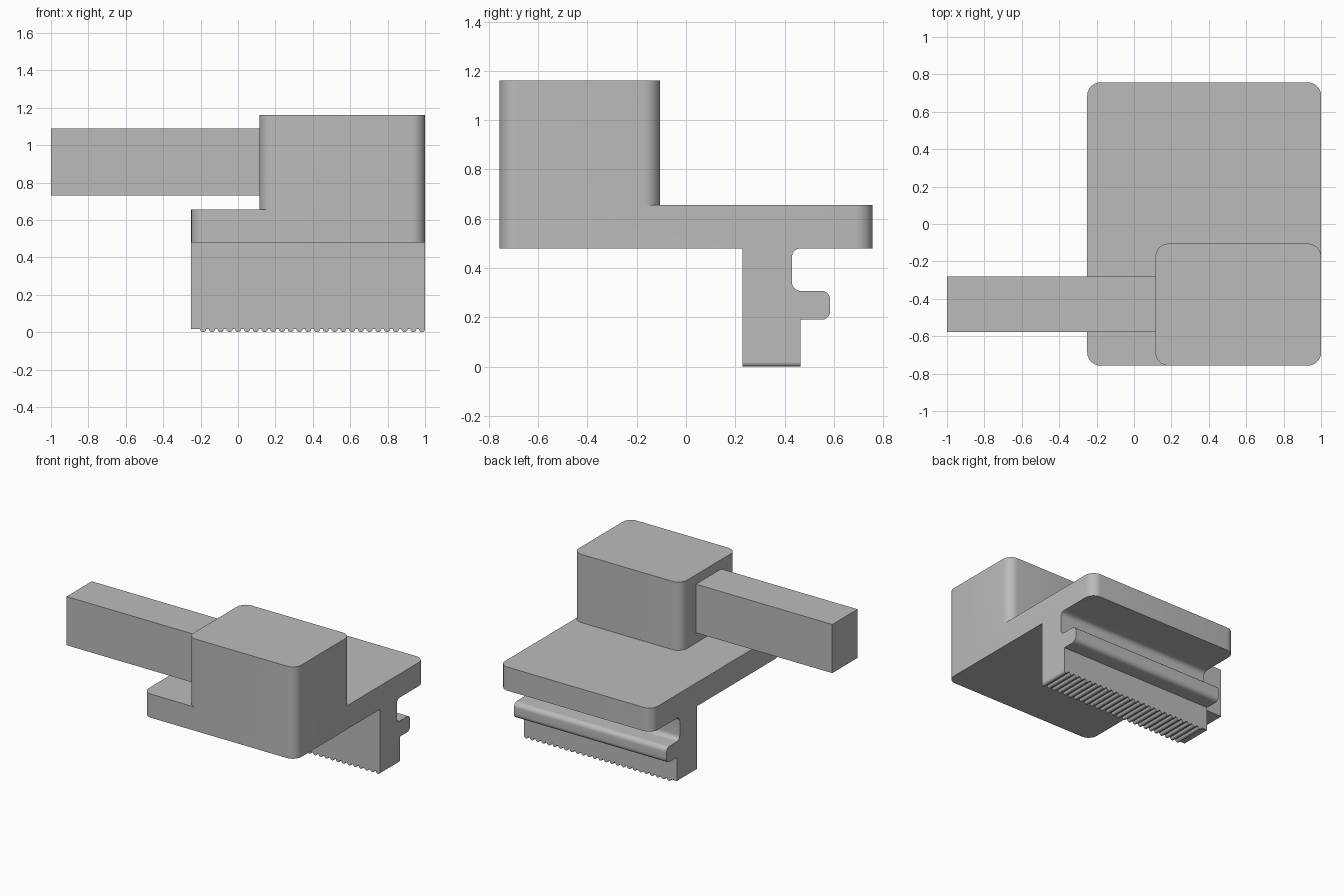
import bpy, math

cube = bpy.data.objects.get("Cube")
if cube:
    bpy.data.objects.remove(cube, do_unlink=True)

grey = bpy.data.materials.new("plain grey")
grey.use_nodes = True
COLOUR = (0.5, 0.5, 0.5, 1)
grey.diffuse_color = COLOUR
grey.node_tree.nodes["Principled BSDF"].inputs["Base Color"].default_value = COLOUR


def rounded(corners, steps=8):
    """Outline from (u, v, radius) corners, each right angle filleted."""
    out = []
    n = len(corners)
    for i, (u, v, r) in enumerate(corners):
        if not r:
            out.append((u, v))
            continue
        dirs = []
        for j in (i - 1, (i + 1) % n):
            du, dv = corners[j][0] - u, corners[j][1] - v
            length = math.hypot(du, dv)
            dirs.append((du / length, dv / length))
        (au, av), (bu, bv) = dirs
        for k in range(steps + 1):
            t = k / steps * math.pi / 2
            a, b = r * (1 - math.sin(t)), r * (1 - math.cos(t))
            out.append((u + au * a + bu * b, v + av * a + bv * b))
    return out


def extrude(name, outline, low, high, place):
    """Prism of a 2D outline between two depths; place maps (u, v, depth) to xyz."""
    n = len(outline)
    verts = [place(u, v, d) for d in (low, high) for u, v in outline]
    faces = [list(range(n))[::-1], list(range(n, 2 * n))]
    faces += [[i, (i + 1) % n, (i + 1) % n + n, i + n] for i in range(n)]
    mesh = bpy.data.meshes.new(name)
    mesh.from_pydata(verts, [], faces)
    mesh.materials.append(grey)
    obj = bpy.data.objects.new(name, mesh)
    bpy.context.collection.objects.link(obj)
    return obj


def up(u, v, d):
    return (u, v, d)


def along_x(u, v, d):
    return (d, u, v)


def along_y(u, v, d):
    return (v, d, u)


def rect(u0, u1, v0, v1, r=0):
    return rounded([(u0, v0, r), (u1, v0, r), (u1, v1, r), (u0, v1, r)])


LEFT, RIGHT, FRONT, BACK = -0.25, 1.0, -0.757, 0.757
PLATE_Z, TOP_Z, FOOT_Z, R = 0.48, 0.655, 0.016, 0.07

# Base plate, with the upright block on its front corner
body = extrude("body", rect(LEFT, RIGHT, FRONT, BACK, R), PLATE_Z, TOP_Z, up)
block = extrude("block", rect(0.115, RIGHT, FRONT, -0.105, R), TOP_Z, 1.16, up)

# Hanging web with a groove and a rounded rail on its back
web_profile = rounded([
    (0.23, FOOT_Z, 0), (0.465, FOOT_Z, 0), (0.465, 0.19, 0),
    (0.585, 0.19, 0.035), (0.585, 0.307, 0.035), (0.43, 0.307, 0.035),
    (0.43, 0.445, 0)])
fillet = rounded([(0.465, PLATE_Z, 0), (0.43, PLATE_Z, 0.035), (0.43, 0.445, 0)])
web_profile += fillet[:0:-1][1:] + [(0.465, PLATE_Z), (0.23, PLATE_Z)]
web = extrude("web", web_profile, LEFT, RIGHT, along_x)

# Join the three into one solid without inner walls
for part in (block, web):
    mod = body.modifiers.new("join", "BOOLEAN")
    mod.operation, mod.solver, mod.object = "UNION", "EXACT", part
bpy.context.view_layer.objects.active = body
for name in [m.name for m in body.modifiers]:
    bpy.ops.object.modifier_apply(modifier=name)
for part in (block, web):
    bpy.data.objects.remove(part, do_unlink=True)

# Square side bar
bar = extrude("side_bar", rect(-0.577, -0.282, 0.73, 1.09), -1.0, 0.115, along_x)

# Row of half-round ridges under the web
ridges = []
COUNT, SPACING, RADIUS = 26, 0.0468, 0.016
for i in range(COUNT):
    x = RIGHT - RADIUS - i * SPACING
    arc = [math.pi * k / 8 for k in range(9)]
    outline = [(FOOT_Z - RADIUS * math.sin(t), x + RADIUS * math.cos(t)) for t in arc]
    ridges.append(extrude("grip_ridges", outline, 0.23, 0.465, along_y))

bpy.ops.object.select_all(action="DESELECT")
for ridge in ridges:
    ridge.select_set(True)
bpy.context.view_layer.objects.active = ridges[0]
bpy.ops.object.join()
grips = ridges[0]

# Outward normals, and smooth shading on the rounded corners only
for obj in (body, bar, grips):
    bpy.ops.object.select_all(action="DESELECT")
    obj.select_set(True)
    bpy.context.view_layer.objects.active = obj
    bpy.ops.object.mode_set(mode="EDIT")
    bpy.ops.mesh.select_all(action="SELECT")
    bpy.ops.mesh.normals_make_consistent(inside=False)
    bpy.ops.object.mode_set(mode="OBJECT")
    bpy.ops.object.shade_smooth_by_angle(angle=math.radians(30))
